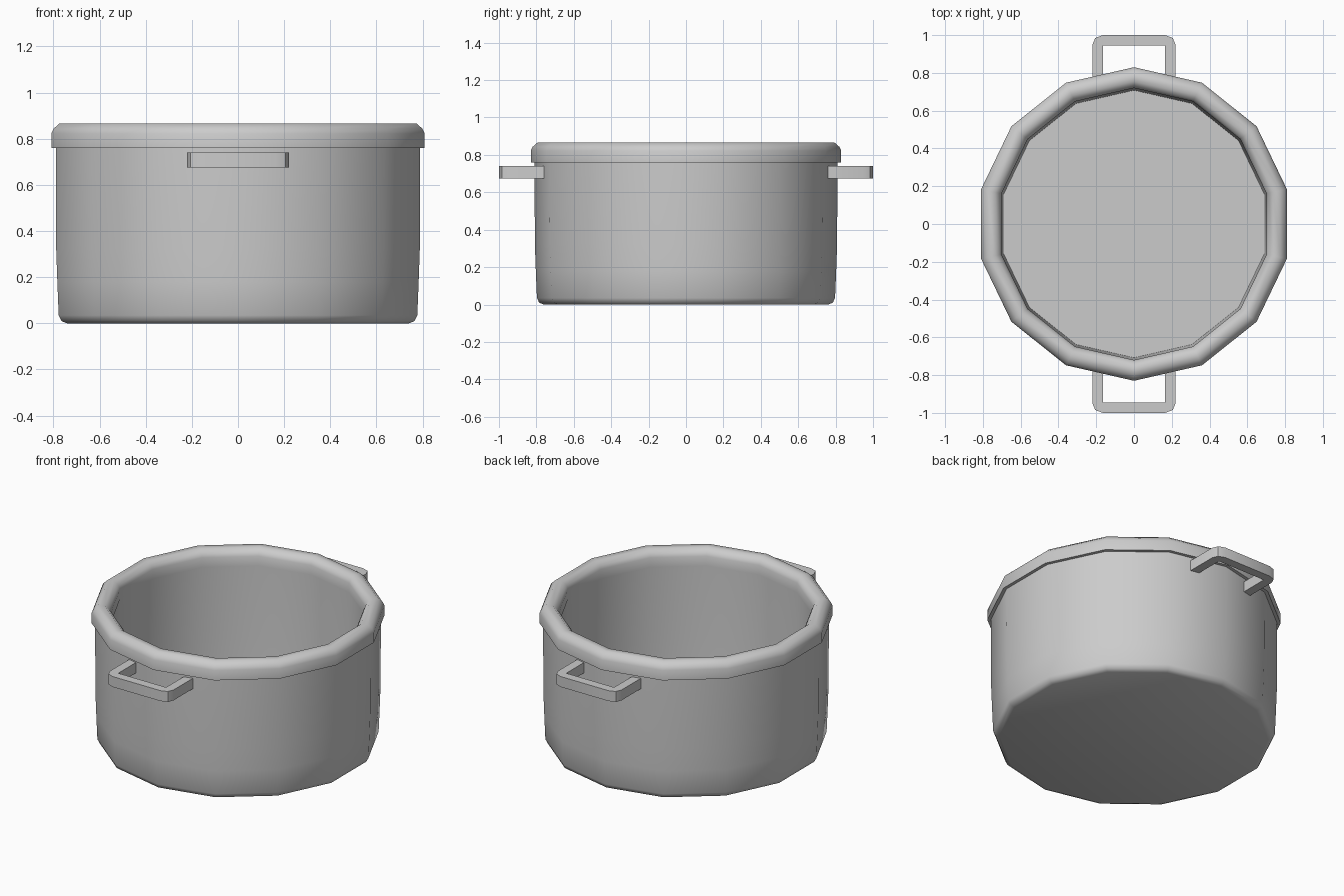
import bpy, bmesh
from math import cos, sin, pi, radians

cube = bpy.data.objects.get("Cube")
if cube:
    bpy.data.objects.remove(cube, do_unlink=True)

SIDES = 14

steel = bpy.data.materials.new("grey metal")
steel.use_nodes = True
steel.diffuse_color = (0.6, 0.6, 0.6, 1)
steel.node_tree.nodes["Principled BSDF"].inputs["Base Color"].default_value = (0.6, 0.6, 0.6, 1)


def finish(name, bm, angle):
    bmesh.ops.recalc_face_normals(bm, faces=bm.faces)
    mesh = bpy.data.meshes.new(name)
    bm.to_mesh(mesh)
    bm.free()
    mesh.materials.append(steel)
    obj = bpy.data.objects.new(name, mesh)
    bpy.context.collection.objects.link(obj)
    bpy.ops.object.select_all(action='DESELECT')
    obj.select_set(True)
    bpy.context.view_layer.objects.active = obj
    if angle:
        bpy.ops.object.shade_smooth_by_angle(angle=radians(angle))
    return obj


def lathe(name, profile, closed, angle):
    """Turn a (radius, height) profile; open profiles get both ends capped."""
    bm = bmesh.new()
    rings = []
    for r, z in profile:
        turns = [pi / 2 + 2 * pi * i / SIDES for i in range(SIDES)]
        rings.append([bm.verts.new((r * cos(a), r * sin(a), z)) for a in turns])
    pairs = list(zip(rings, rings[1:]))
    if closed:
        pairs.append((rings[-1], rings[0]))
    else:
        bm.faces.new(rings[0])
        bm.faces.new(rings[-1])
    for low, high in pairs:
        for i in range(SIDES):
            j = (i + 1) % SIDES
            bm.faces.new((low[i], low[j], high[j], high[i]))
    return finish(name, bm, angle)


# Pot body: base, outer wall, hidden top edge, inner wall, floor
lathe("pot_body", [
    (0.76, 0), (0.785, 0.01), (0.797, 0.035), (0.803, 0.18), (0.808, 0.32),
    (0.81, 0.765), (0.722, 0.765), (0.718, 0.32), (0.708, 0.08)], False, 50)

# Thick chamfered rim
lathe("rim", [
    (0.72, 0.76), (0.83, 0.76), (0.83, 0.822), (0.82, 0.843), (0.795, 0.865),
    (0.755, 0.865), (0.73, 0.843), (0.72, 0.822)], True, 50)


# Square loop handles with rounded outer corners
def handle(name, side):
    half = [(0.22, 0.72), (0.22, 0.95), (0.205, 0.985), (0.165, 1.0)]
    inner = [(0.165, 0.72), (0.165, 0.945)]
    outline = half + [(-x, y) for x, y in reversed(half)]
    outline += [(-x, y) for x, y in inner] + inner[::-1]
    bm = bmesh.new()
    face = bm.faces.new([bm.verts.new((x, side * y, 0.675)) for x, y in outline])
    top = bmesh.ops.extrude_face_region(bm, geom=[face])["geom"]
    for v in top:
        if isinstance(v, bmesh.types.BMVert):
            v.co.z = 0.74
    # keep the concave outline tidy
    bmesh.ops.triangulate(bm, faces=[f for f in bm.faces if len(f.verts) > 4])
    finish(name, bm, 40)


handle("front_handle", -1)
handle("back_handle", 1)
